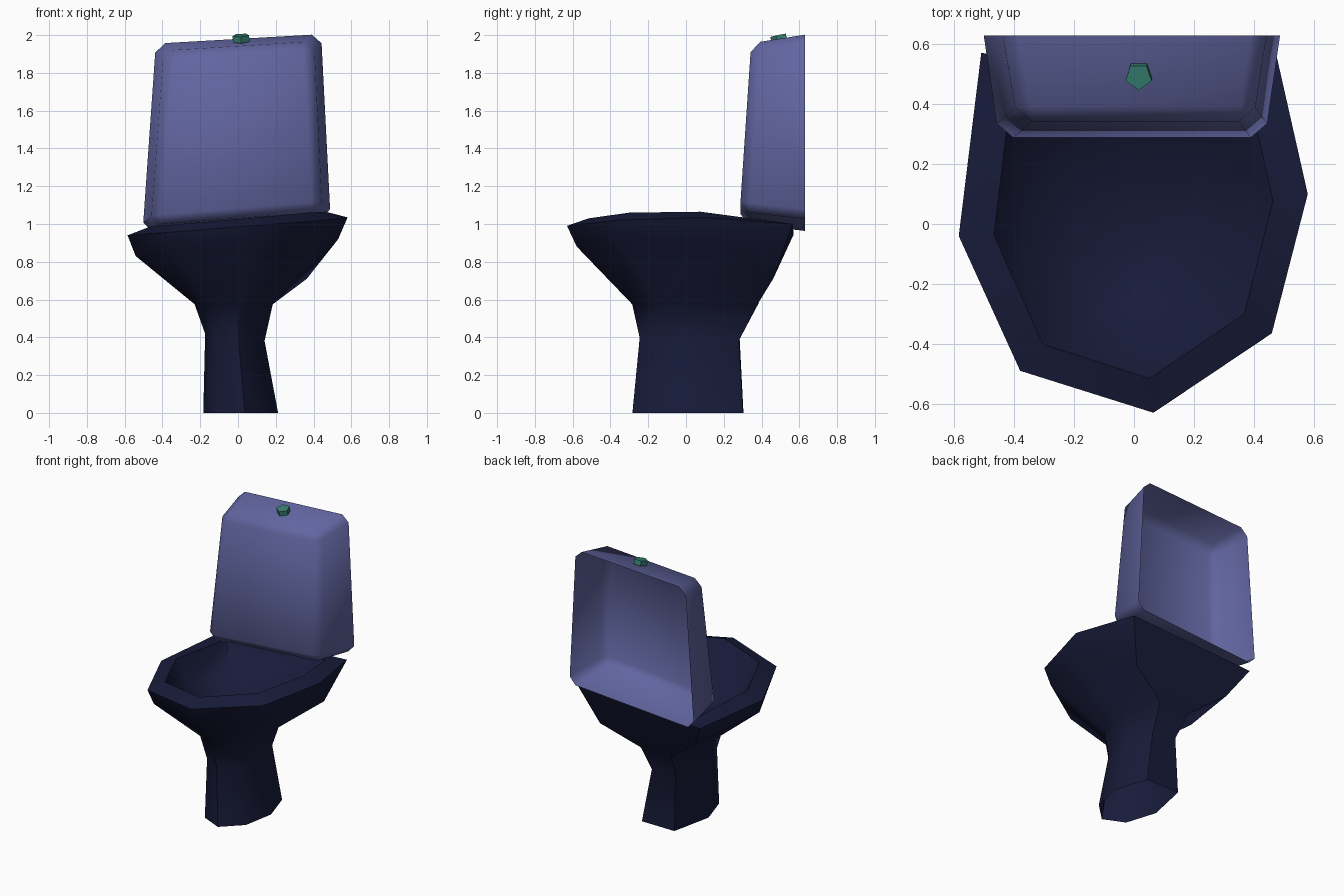
import bpy, bmesh, math
from mathutils import Matrix, Vector

if "Cube" in bpy.data.objects:
    bpy.data.objects.remove(bpy.data.objects["Cube"])


def finish(bm, name, color, angle):
    mesh = bpy.data.meshes.new(name)
    bm.to_mesh(mesh)
    bm.free()
    obj = bpy.data.objects.new(name, mesh)
    bpy.context.collection.objects.link(obj)
    mat = bpy.data.materials.new(name + "_color")
    mat.diffuse_color = (*color, 1)
    mat.use_nodes = True
    mat.node_tree.nodes["Principled BSDF"].inputs["Base Color"].default_value = mat.diffuse_color
    mesh.materials.append(mat)
    bpy.ops.object.select_all(action='DESELECT')
    obj.select_set(True)
    bpy.context.view_layer.objects.active = obj
    bpy.ops.object.shade_smooth_by_angle(angle=math.radians(angle))
    return obj


# Seven-sided rim outline, seen from above, starting at the front
RIM = [(.065, -.63), (.46, -.365), (.58, .10), (.475, .565),
       (-.51, .57), (-.585, -.04), (-.38, -.49)]


def ring(bm, sx, sy, cx, cy, z, tilt=0, pinch=1):
    """Scaled rim copy; z is one height or one per corner, pinch narrows the back."""
    zs = z if isinstance(z, list) else [z + tilt * sx * x for x, _ in RIM]
    return [bm.verts.new((cx + sx * x * (pinch if y > .5 else 1), cy + sy * y, h))
            for (x, y), h in zip(RIM, zs)]


# Bowl and hollow pedestal: rings lofted from floor to rim, then down the inside
bm = bmesh.new()
rings = [
    ring(bm, .34, .49, .015, .025, 0, pinch=.78),
    ring(bm, .27, .44, -.016, .032, .40, -.12, .72),
    ring(bm, .355, .555, -.022, .065, .575, 0, .70),
    ring(bm, .92, .87, -.003, -.03, [.88, .90, .92, .71, .76, .83, .85], pinch=.84),
    ring(bm, 1, 1, 0, 0, [.99, 1.02, 1.035, 1.0, .945, .94, .955]),
    ring(bm, .80, .81, 0, -.005, [1.03, 1.06, 1.065, 1.015, .955, .985, 1.0]),
    ring(bm, .60, .62, -.02, 0, .83, .04),
    ring(bm, .22, .24, 0, -.10, .70),
]
for a, b in zip(rings, rings[1:]):
    for i in range(7):
        j = (i + 1) % 7
        bm.faces.new((a[i], a[j], b[j], b[i]))
bmesh.ops.poke(bm, faces=[bm.faces.new(rings[-1])])
finish(bm, "bowl", (.009, .011, .042), 52)

# Tank: skewed tapered box, open at the back, with chamfered edges
bm = bmesh.new()
front = [bm.verts.new(p) for p in
         [(-.455, .285, 1.0), (.44, .285, 1.07), (.395, .345, 1.96), (-.385, .345, 1.91)]]
back = [bm.verts.new(p) for p in
        [(-.505, .63, .96), (.49, .63, 1.03), (.44, .63, 2.005), (-.435, .63, 1.955)]]
bm.faces.new(front)
for i in range(4):
    j = (i + 1) % 4
    bm.faces.new((front[j], front[i], back[i], back[j]))
bmesh.ops.bevel(bm, geom=[e for e in bm.edges if not e.is_boundary],
                offset=.048, segments=1, affect='EDGES')
finish(bm, "tank", (.12, .13, .35), 45)

# Flush button: small five-sided prism leaning with the tank top
bm = bmesh.new()
place = (Matrix.Translation(Vector((.016, .495, 1.982)))
         @ Matrix.Rotation(-.05, 4, 'Y') @ Matrix.Rotation(.2, 4, 'X')
         @ Matrix.Rotation(math.radians(-108), 4, 'Z'))
bmesh.ops.create_cone(bm, cap_ends=True, segments=5, radius1=.046,
                      radius2=.046, depth=.035, matrix=place)
finish(bm, "flush_button", (.04, .22, .17), 30)
